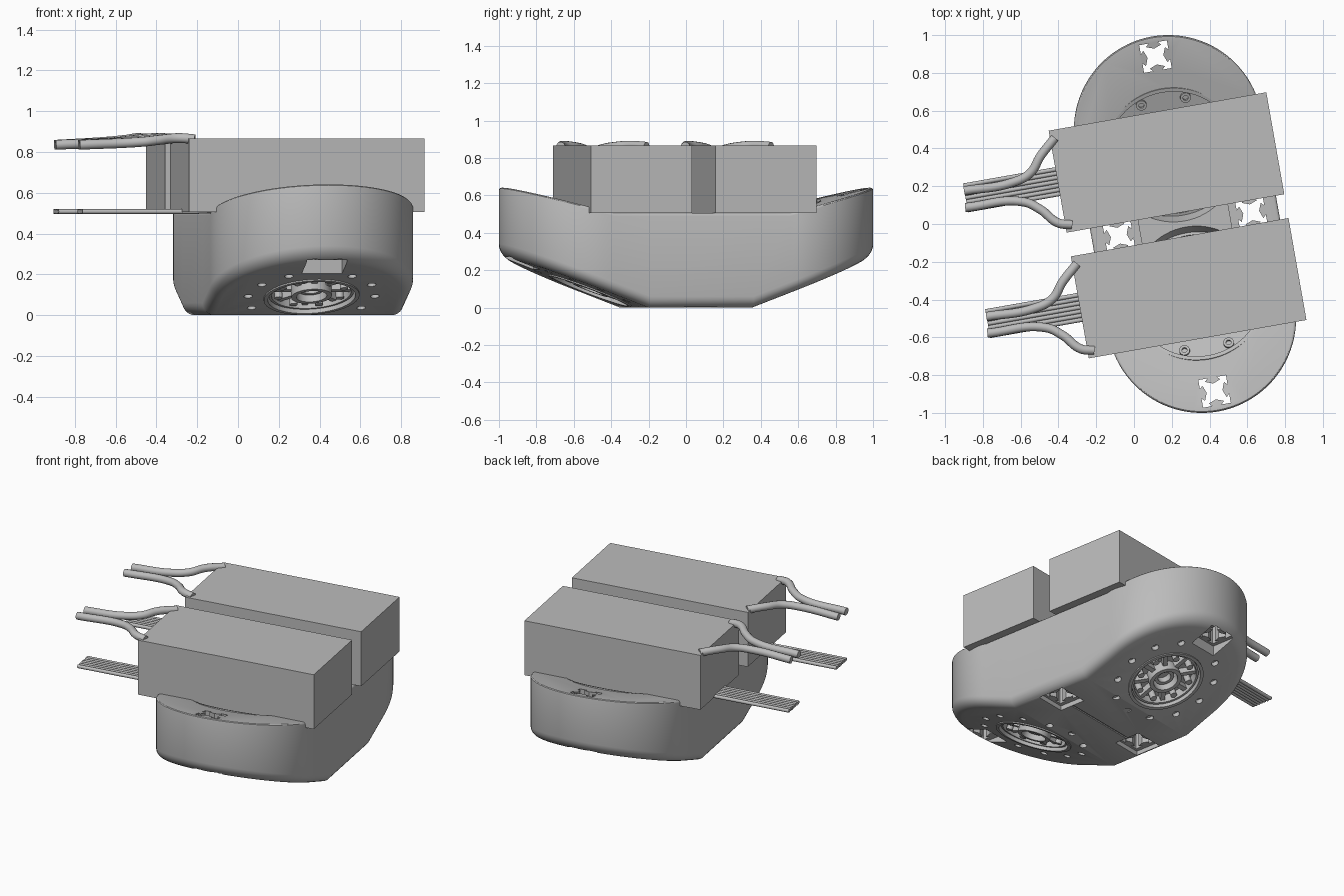
import bpy, bmesh, math
from mathutils import Matrix, Vector

old = bpy.data.objects.get("Cube")
if old:
    bpy.data.objects.remove(old, do_unlink=True)

grey = bpy.data.materials.new("plain_grey")
grey.use_nodes = True
COLOUR = (0.5, 0.5, 0.5, 1)
grey.diffuse_color = COLOUR
grey.node_tree.nodes["Principled BSDF"].inputs["Base Color"].default_value = COLOUR

ROOT = Matrix.Translation((0.27, 0, 0)) @ Matrix.Rotation(math.radians(10), 4, 'Z')
TILT = math.radians(21)
RADIUS, REACH = 0.5, 0.508          # end radius and centre distance of the housing
LOW_CREASE, TOP_CREASE = 0.28, 0.48  # where the flat middle turns into the slopes


def tilted(side):
    """Frame of one drive: origin on the sloped underside, z along its axis."""
    return Matrix.Translation((0, side * 0.52, 0.092)) @ Matrix.Rotation(side * TILT, 4, 'X')


def finish(name, bm, smooth=True):
    bmesh.ops.recalc_face_normals(bm, faces=bm.faces)
    mesh = bpy.data.meshes.new(name)
    bm.to_mesh(mesh)
    bm.free()
    mesh.materials.append(grey)
    ob = bpy.data.objects.new(name, mesh)
    bpy.context.collection.objects.link(ob)
    ob.matrix_world = ROOT
    if smooth:
        shade(ob)
    return ob


def shade(ob):
    bpy.ops.object.select_all(action='DESELECT')
    ob.select_set(True)
    bpy.context.view_layer.objects.active = ob
    bpy.ops.object.shade_smooth_by_angle(angle=math.radians(32))


def box(bm, lo, hi, frame=Matrix()):
    lo, hi = Vector(lo), Vector(hi)
    m = frame @ Matrix.Translation((lo + hi) / 2) @ Matrix.Diagonal((*(hi - lo), 1))
    bmesh.ops.create_cube(bm, size=1, matrix=m)


def rod(bm, r, z0, z1, frame=Matrix(), x=0, y=0, n=24):
    m = frame @ Matrix.Translation((x, y, (z0 + z1) / 2))
    bmesh.ops.create_cone(bm, cap_ends=True, segments=n, radius1=r, radius2=r,
                          depth=z1 - z0, matrix=m)


def tube(bm, r0, r1, z0, z1, frame, n=64):
    rings = []
    for r, z in ((r0, z0), (r1, z0), (r1, z1), (r0, z1)):
        rings.append([bm.verts.new(frame @ Vector((r * math.cos(a), r * math.sin(a), z)))
                      for a in (math.tau * i / n for i in range(n))])
    for k in range(4):
        stitch(bm, rings[k], rings[(k + 1) % 4])


def stitch(bm, a, b):
    n = len(a)
    for i in range(n):
        j = (i + 1) % n
        bm.faces.new((a[i], a[j], b[j], b[i]))


def around(count, r, start=0.0):
    for i in range(count):
        a = start + math.tau * i / count
        yield a, r * math.cos(a), r * math.sin(a)


# Housing: stadium outline, bent up at both ends, with rounded rims
def outline(r, n=48):
    half = [(r * math.cos(math.pi * i / n), REACH + r * math.sin(math.pi * i / n))
            for i in range(n + 1)]
    half += [(-r, y) for y in (TOP_CREASE, LOW_CREASE, -LOW_CREASE, -TOP_CREASE)]
    return half + [(-x, -y) for x, y in half]


def low(y):
    return max(0, abs(y) - LOW_CREASE) * 0.384


def top(y):
    return 0.505 + max(0, abs(y) - TOP_CREASE) * 0.265


def cap(bm, ring, crease):
    e = 1e-4
    for rule in (lambda y: y > crease - e, lambda y: abs(y) < crease + e,
                 lambda y: y < e - crease):
        idx = [i for i, v in enumerate(ring) if rule(v.co.y)]
        bm.faces.new([ring[i] for i in idx])


bm = bmesh.new()
rings = []
for fillet, height, sign, order in ((0.06, low, 1, range(7)), (0.015, top, -1, range(3, -1, -1))):
    last = max(order)
    for k in order:
        a = math.pi / 2 * k / last
        inset, lift = fillet * (1 - math.sin(a)), fillet * (1 - math.cos(a))
        rings.append([bm.verts.new((x, y, height(y) + sign * lift))
                      for x, y in outline(RADIUS - inset)])
for a, b in zip(rings, rings[1:]):
    stitch(bm, a, b)
cap(bm, rings[0], LOW_CREASE)
cap(bm, rings[-1], TOP_CREASE)
housing = finish("housing", bm, smooth=False)


# Openings cut from the housing
def carve(bm):
    cutter = finish("cutter", bm, smooth=False)
    cutter.hide_render = True
    mod = housing.modifiers.new("cut", 'BOOLEAN')
    mod.operation, mod.solver, mod.object = 'DIFFERENCE', 'EXACT', cutter
    bpy.context.view_layer.update()
    graph = bpy.context.evaluated_depsgraph_get()
    mesh = bpy.data.meshes.new_from_object(housing.evaluated_get(graph))
    housing.modifiers.clear()
    housing.data = mesh
    bpy.data.objects.remove(cutter, do_unlink=True)


for side in (1, -1):
    frame = tilted(side)
    bm = bmesh.new()                       # upper drive well
    rod(bm, 0.36, 0.35, 0.9, frame, n=80)
    carve(bm)
    bm = bmesh.new()                       # lower drive well and bolt holes
    rod(bm, 0.225, -0.1, 0.07, frame, n=64)
    for a, x, y in around(12, 0.315):
        if y * side < 0.31:
            rod(bm, 0.022, -0.1, 0.03, frame, x, y, 16)
    carve(bm)

bm = bmesh.new()                           # trough between the wells
box(bm, (-0.24, -0.08, 0.4), (0.24, 0.08, 0.7))
carve(bm)

SPOTS = ((0, 0.9), (0, -0.9), (0.356, 0), (-0.356, 0))
bm = bmesh.new()                           # square recesses underneath
for x, y in SPOTS:
    roof = 0.27 if y else 0.03
    box(bm, (x - 0.1, y - 0.09, -0.1), (x + 0.1, y + 0.09, roof))
box(bm, (-0.25, -0.006, -0.1), (0.25, 0.006, 0.008))
carve(bm)

QUARTER = ((.03, -.03), (.07, -.012), (.07, -.035), (.105, 0), (.07, .035), (.07, .012))
bm = bmesh.new()                           # four-armed through holes
for x, y in SPOTS:
    pts = []
    for k in range(4):
        turn = Matrix.Rotation(math.pi / 4 + k * math.pi / 2, 3, 'Z')
        pts += [turn @ Vector((u, v, 0)) + Vector((x, y, -0.2)) for u, v in QUARTER]
    face = bm.faces.new([bm.verts.new(p) for p in pts])
    ext = bmesh.ops.extrude_face_region(bm, geom=[face])
    bmesh.ops.translate(bm, vec=(0, 0, 1.2),
                        verts=[g for g in ext["geom"] if isinstance(g, bmesh.types.BMVert)])
carve(bm)
shade(housing)

for side, end in ((1, "back"), (-1, "front")):
    frame = tilted(side)

    # Upper rim with its screws
    bm = bmesh.new()
    tube(bm, 0.345, 0.365, 0.34, 0.38, frame, 80)
    finish(end + "_upper_rim", bm)
    bm = bmesh.new()
    for a, x, y in around(8, 0.31, math.pi / 8):
        tube(bm, 0.014, 0.028, 0.34, 0.365, frame @ Matrix.Translation((x, y, 0)), 16)
    finish(end + "_upper_screws", bm)

    # Lower drive: rim, hub, spokes and screws
    bm = bmesh.new()
    tube(bm, 0.215, 0.235, -0.007, 0.075, frame)
    tube(bm, 0.195, 0.208, 0.012, 0.075, frame)
    finish(end + "_drive_rim", bm)
    bm = bmesh.new()
    tube(bm, 0.075, 0.1, 0.0, 0.075, frame, 48)
    tube(bm, 0.04, 0.06, 0.03, 0.075, frame, 32)
    finish(end + "_drive_hub", bm)
    bm = bmesh.new()
    for a, x, y in around(8, 0):
        arm = frame @ Matrix.Rotation(a, 4, 'Z')
        box(bm, (0.09, -0.014, 0.03), (0.2, 0.014, 0.075), arm)
    finish(end + "_drive_spokes", bm, smooth=False)
    bm = bmesh.new()
    for a, x, y in around(8, 0.165, math.pi / 8):
        rod(bm, 0.02, 0.015, 0.075, frame, x, y, 16)
    finish(end + "_drive_screws", bm)

    # Rectangular pack on top
    mid = Vector((-0.04, side * 0.338, 0))
    bm = bmesh.new()
    box(bm, mid + Vector((-0.585, -0.274, 0.505)), mid + Vector((0.585, 0.274, 0.867)))
    finish(end + "_pack", bm, smooth=False)

    # Flat ribbon of thin wires
    bm = bmesh.new()
    along = Matrix.Translation(mid + Vector((0, 0, 0.508))) @ Matrix.Rotation(-math.pi / 2, 4, 'Y')
    for k in range(7):
        rod(bm, 0.0115, 0.5, 1.08, along, 0, (k - 3) * 0.022, 12)
    finish(end + "_ribbon_wires", bm)

    # Pair of thick power cables
    heights = (0.862, 0.868, 0.86, 0.85, 0.835)
    paths = {"left_cable": ((-.56, .23), (-.65, .15), (-.72, .07), (-.83, .036), (-1.08, .038)),
             "right_cable": ((-.55, -.238), (-.62, -.216), (-.7, -.13), (-.78, -.075), (-1.09, -.05))}
    for name, path in paths.items():
        curve = bpy.data.curves.new(name, 'CURVE')
        curve.dimensions = '3D'
        curve.bevel_depth, curve.bevel_resolution = 0.024, 4
        curve.use_fill_caps = True
        spline = curve.splines.new('BEZIER')
        spline.bezier_points.add(len(path) - 1)
        for point, (x, y), z in zip(spline.bezier_points, path, heights):
            point.co = mid + Vector((x, y, z))
            point.handle_left_type = point.handle_right_type = 'AUTO'
        curve.materials.append(grey)
        cable = bpy.data.objects.new(end + "_" + name, curve)
        bpy.context.collection.objects.link(cable)
        cable.matrix_world = ROOT
